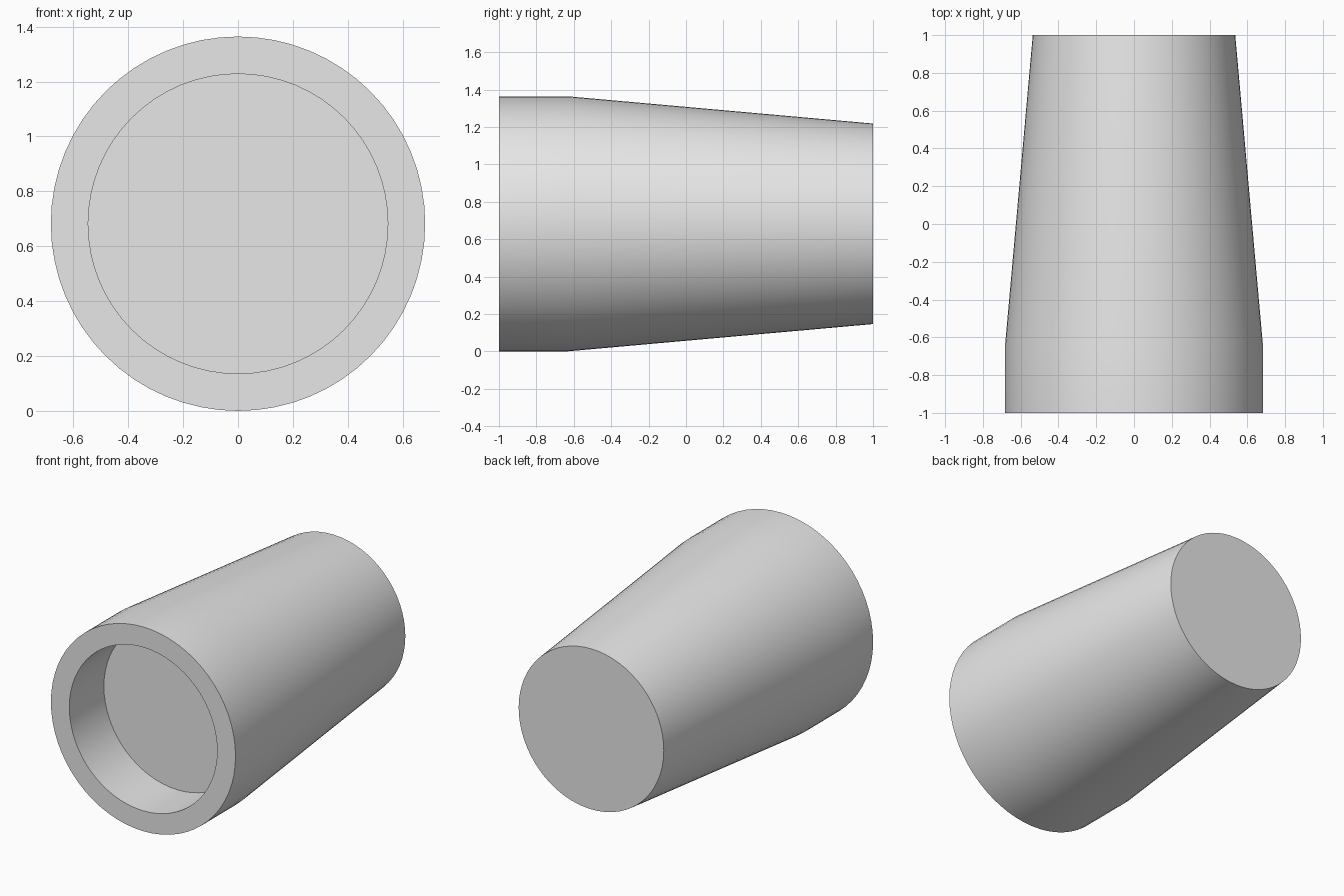
import bpy
import bmesh
import math
from mathutils import Vector

cube = bpy.data.objects.get("Cube")
if cube:
    bpy.data.objects.remove(cube, do_unlink=True)

SIDES = 64
OUTER, BORE, TAIL = 0.682, 0.546, 0.536
FRONT, KNEE, BACK = -1.0, -0.635, 1.0

# Single plain grey
grey = bpy.data.materials.new("plain grey")
grey.use_nodes = True
colour = (0.8, 0.8, 0.8, 1.0)
grey.diffuse_color = colour
grey.node_tree.nodes["Principled BSDF"].inputs["Base Color"].default_value = colour


def ring(bm, radius, y):
    """Circle of vertices around the long axis."""
    angles = [math.tau * i / SIDES for i in range(SIDES)]
    return [bm.verts.new(Vector((radius * math.cos(a), y, OUTER + radius * math.sin(a))))
            for a in angles]


# Tapered sleeve: recess floor, recess wall, rim, straight collar, taper, end cap
profile = [(BORE, KNEE), (BORE, FRONT), (OUTER, FRONT), (OUTER, KNEE), (TAIL, BACK)]
bm = bmesh.new()
rings = [ring(bm, r, y) for r, y in profile]
for a, b in zip(rings, rings[1:]):
    for i in range(SIDES):
        j = (i + 1) % SIDES
        bm.faces.new((a[i], a[j], b[j], b[i]))
bm.faces.new(rings[0])
bm.faces.new(rings[-1])
bmesh.ops.recalc_face_normals(bm, faces=bm.faces)

mesh = bpy.data.meshes.new("tapered_sleeve")
bm.to_mesh(mesh)
bm.free()
mesh.materials.append(grey)
sleeve = bpy.data.objects.new("tapered_sleeve", mesh)
bpy.context.collection.objects.link(sleeve)

# Smooth round walls, crisp rim and caps
bpy.ops.object.select_all(action='DESELECT')
sleeve.select_set(True)
bpy.context.view_layer.objects.active = sleeve
bpy.ops.object.shade_smooth_by_angle(angle=math.radians(30))
